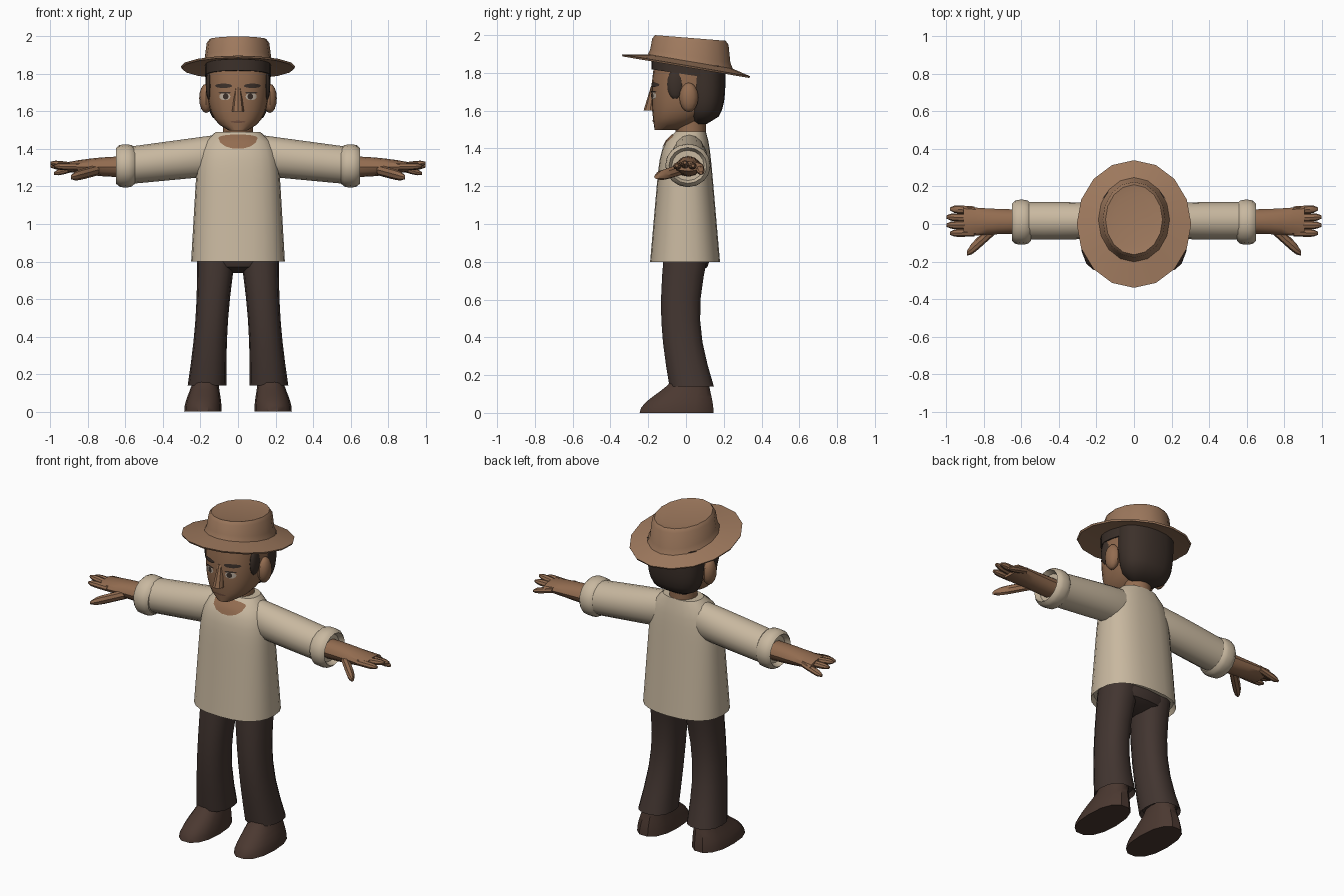
import bpy, bmesh
from math import cos, sin, pi, sqrt, radians, copysign
from mathutils import Vector, Matrix
from mathutils.bvhtree import BVHTree

cube = bpy.data.objects.get("Cube")
if cube:
    bpy.data.objects.remove(cube, do_unlink=True)


def material(name, *rgb):
    mat = bpy.data.materials.new(name)
    mat.use_nodes = True
    mat.diffuse_color = (*rgb, 1)
    mat.node_tree.nodes["Principled BSDF"].inputs["Base Color"].default_value = (*rgb, 1)
    return mat


SKIN = material("brown skin", .29, .15, .08)
LIP = material("dark skin", .17, .08, .05)
SHIRT = material("cream cloth", .58, .48, .35)
TROUSER = material("dark brown cloth", .055, .036, .03)
LEATHER = material("shoe leather", .07, .04, .03)
HAIR = material("dark hair", .045, .03, .023)
FELT = material("tan felt", .34, .19, .11)
WHITE = material("eye white", .5, .42, .34)


def finish(bm, name, mat, mirror):
    mesh = bpy.data.meshes.new(name)
    bm.to_mesh(mesh)
    bm.free()
    mesh.materials.append(mat)
    obj = bpy.data.objects.new(name, mesh)
    bpy.context.collection.objects.link(obj)
    bpy.ops.object.select_all(action='DESELECT')
    obj.select_set(True)
    bpy.context.view_layer.objects.active = obj
    bpy.ops.object.shade_smooth_by_angle(angle=radians(35))
    if mirror:
        obj.modifiers.new("Mirror", 'MIRROR')
    return obj


def loft(name, mat, rings, axis='Z', sides=16, power=1, mirror=False, lip=None):
    """Skin over rounded rings: centre, two radii, tilt. A lip hollows one end cap."""
    bm = bmesh.new()
    loops = []
    for x, y, z, wide, deep, tilt in rings:
        loop = []
        for i in range(sides):
            turn = 2 * pi * i / sides
            c, s = (copysign(abs(v) ** power, v) for v in (cos(turn), sin(turn)))
            if axis == 'Z':
                spot = (x + wide * c, y + deep * s, z + tilt * deep * s)
            else:
                spot = (x, y + wide * c, z + deep * s)
            loop.append(bm.verts.new(spot))
        loops.append(loop)
    for low, high in zip(loops, loops[1:]):
        for i in range(sides):
            bm.faces.new((low[i - 1], low[i], high[i], high[i - 1]))
    caps = [bm.faces.new(loops[0]), bm.faces.new(loops[-1])]
    bmesh.ops.recalc_face_normals(bm, faces=bm.faces)
    if lip is not None:
        bmesh.ops.inset_individual(bm, faces=[caps[lip]], thickness=.015)
        bmesh.ops.translate(bm, verts=caps[lip].verts, vec=caps[lip].normal * -.03)
    return finish(bm, name, mat, mirror)


def sweep(name, mat, rule, steps, **options):
    """Loft whose rings follow a rule of t from 0 to 1."""
    rings = [(*rule(i / steps), 0) for i in range(steps + 1)]
    return loft(name, mat, rings, **options)


def ellipsoid(name, mat, centre, radii):
    bm = bmesh.new()
    place = Matrix.Translation(centre) @ Matrix.Diagonal((*radii, 1))
    bmesh.ops.create_uvsphere(bm, u_segments=12, v_segments=8, radius=1, matrix=place)
    return finish(bm, name, mat, True)


def finger(name, base, tip, radius):
    base, tip = Vector(base), Vector(tip)

    def rule(t):
        thick = radius * (1 - .6 * t ** 8)
        return (*base.lerp(tip, t), thick, thick * .85)
    sweep(name, SKIN, rule, 6, axis='X', sides=8, mirror=True)


def decal(name, mat, target, x, z, wide, high, lift, flat=1, mirror=False):
    """Thin oval plate that follows the front of the target."""
    tree = BVHTree.FromPolygons([v.co for v in target.data.vertices],
                                [q.vertices for q in target.data.polygons])
    bm = bmesh.new()

    def point(u, v):
        hit = tree.ray_cast(Vector((u, -2, v)), Vector((0, 1, 0)))[0]
        return bm.verts.new((u, (hit.y if hit else 0) - lift, v))

    sides, steps = 14, 4
    middle = point(x, z)
    loops = []
    for k in range(1, steps + 1):
        loop = []
        for i in range(sides):
            c, s = (f(2 * pi * i / sides) * k / steps for f in (cos, sin))
            loop.append(point(x + wide * c, z + high * s * (flat if s > 0 else 1)))
        loops.append(loop)
    for i in range(sides):
        bm.faces.new((middle, loops[0][i - 1], loops[0][i]))
        for low, high_loop in zip(loops, loops[1:]):
            bm.faces.new((low[i - 1], high_loop[i - 1], high_loop[i], low[i]))
    bm.normal_update()
    bmesh.ops.reverse_faces(bm, faces=[f for f in bm.faces if f.normal.y > 0])
    return finish(bm, name, mat, mirror)


def ease(t):
    return sin(pi * t / 2) ** 2


def swell(t):
    return sqrt(1 - (1 - t) ** 4)


# Shoes: the toe draws back towards the ankle
def shoe(t):
    e = ease(t)
    toe, heel = -.25 + .18 * e, .15 - .03 * e
    return .187 - .015 * e, (toe + heel) / 2, .2 * t, .1 - .035 * e, (heel - toe) / 2


sweep("shoes", LEATHER, shoe, 7, sides=14, power=.85, mirror=True)


# Trousers: legs bend forward at the knee and flare to the hem
def leg(t):
    bend = sin(pi * t)
    return (.165 - .05 * t, .03 * (1 - t) - .043 * bend, .14 + .7 * t,
            .103 - .016 * bend, .12 - .015 * bend)


def seat(t):
    return 0, 0, .74 + .12 * t, .05 + .16 * swell(t), .05 + .075 * swell(t)


sweep("trouser_legs", TROUSER, leg, 6, sides=14, power=.85, mirror=True, lip=0)
sweep("trouser_seat", TROUSER, seat, 4, power=.85)


# Shirt: straight body that closes in over the shoulders
def body(t):
    close = t ** 12
    return (0, .03 * close - .005, .8 + .69 * t,
            .25 - .04 * t - .09 * close, .185 - .06 * t - .045 * close)


def sleeve(t):
    return .08 + .48 * t, .017, 1.37 - .055 * t, .1 - .02 * (1 - t) ** 4, .11 - .01 * t


def cuff(t):
    puff = .02 * abs(sin(pi * t)) ** .4
    return .55 + .1 * t, .01, 1.31, .1 + puff, .095 + puff


shirt = sweep("shirt_body", SHIRT, body, 14, sides=24, power=.82, lip=0)
sweep("sleeves", SHIRT, sleeve, 6, axis='X', mirror=True)
sweep("cuffs", SHIRT, cuff, 6, axis='X', mirror=True, lip=1)
decal("neckline", SKIN, shirt, 0, 1.46, .105, .06, .006, flat=.3)


# Arms and hands: forearm flattens into the palm, fingers arch across it
def forearm(t):
    return .6 + .31 * t, .013, 1.305, .065 + .015 * t * t, .055 - .03 * t * t


sweep("forearms", SKIN, forearm, 5, axis='X', sides=12, mirror=True)
for i, label in enumerate(("little", "ring", "middle", "index")):
    across = .08 - .043 * i
    rise = .055 * sin(pi * i / 4) - .035
    reach = .98 + .023 * sin(pi * i / 3)
    finger(label + "_fingers", (.85, across * .9, 1.305), (reach, across, 1.305 + rise), .022)
finger("thumbs", (.74, -.02, 1.29), (.89, -.155, 1.25), .034)


# Neck, head, nose and ears
def neck(t):
    return 0, .025, 1.42 + .18 * t, .08, .08


def skull(t):
    front, back = -.165 - .018 * sin(pi * t), -.04 + .235 * swell(t) ** 2
    return 0, (front + back) / 2, 1.49 + .38 * t, .168 * swell(t), (back - front) / 2


def nose(t):
    return 0, -.17 - .02 * t, 1.73 - .13 * t, .015 + .017 * t, .015 + .02 * t


sweep("neck", SKIN, neck, 2)
head = loft("head", SKIN, [(*skull(i / 12 + .02), 0) for i in range(12)], sides=24, power=.85)
sweep("nose", SKIN, nose, 3, sides=8)
ellipsoid("ears", SKIN, (.17, .015, 1.67), (.037, .05, .078))


# Hair
def back_hair(t):
    full = swell(t)
    return 0, .075 + .025 * full, 1.53 + .31 * t, .07 + .103 * full, .035 + .074 * full


sweep("back_hair", HAIR, back_hair, 8, sides=20, power=.85)
loft("hair_band", HAIR, [(0, .01, z, .175, .193, -.15) for z in (1.79, 1.85)], sides=24, power=.85)
ellipsoid("sideburns", HAIR, (.152, -.055, 1.74), (.02, .045, .08))

# Painted face
decal("eye_whites", WHITE, head, .07, 1.68, .03, .02, .004, mirror=True)
decal("pupils", HAIR, head, .066, 1.68, .015, .016, .007, mirror=True)
decal("eyelids", HAIR, head, .07, 1.7, .034, .005, .006, mirror=True)
decal("eyebrows", HAIR, head, .077, 1.737, .046, .012, .006, mirror=True)
decal("mouth", LIP, head, 0, 1.545, .04, .006, .004)

# Wide hat, raised at the front: underside, brim edge, crown, dented top
profile = ((.15, 1.85), (.3, 1.83), (.305, 1.84), (.19, 1.86),
           (.177, 1.89), (.167, 1.965), (.152, 1.985), (.11, 1.978))
loft("hat", FELT, [(0, .023 if r < .2 else 0, z, r, r + .035, -.17 if z < 1.9 else -.08)
                   for r, z in profile])
